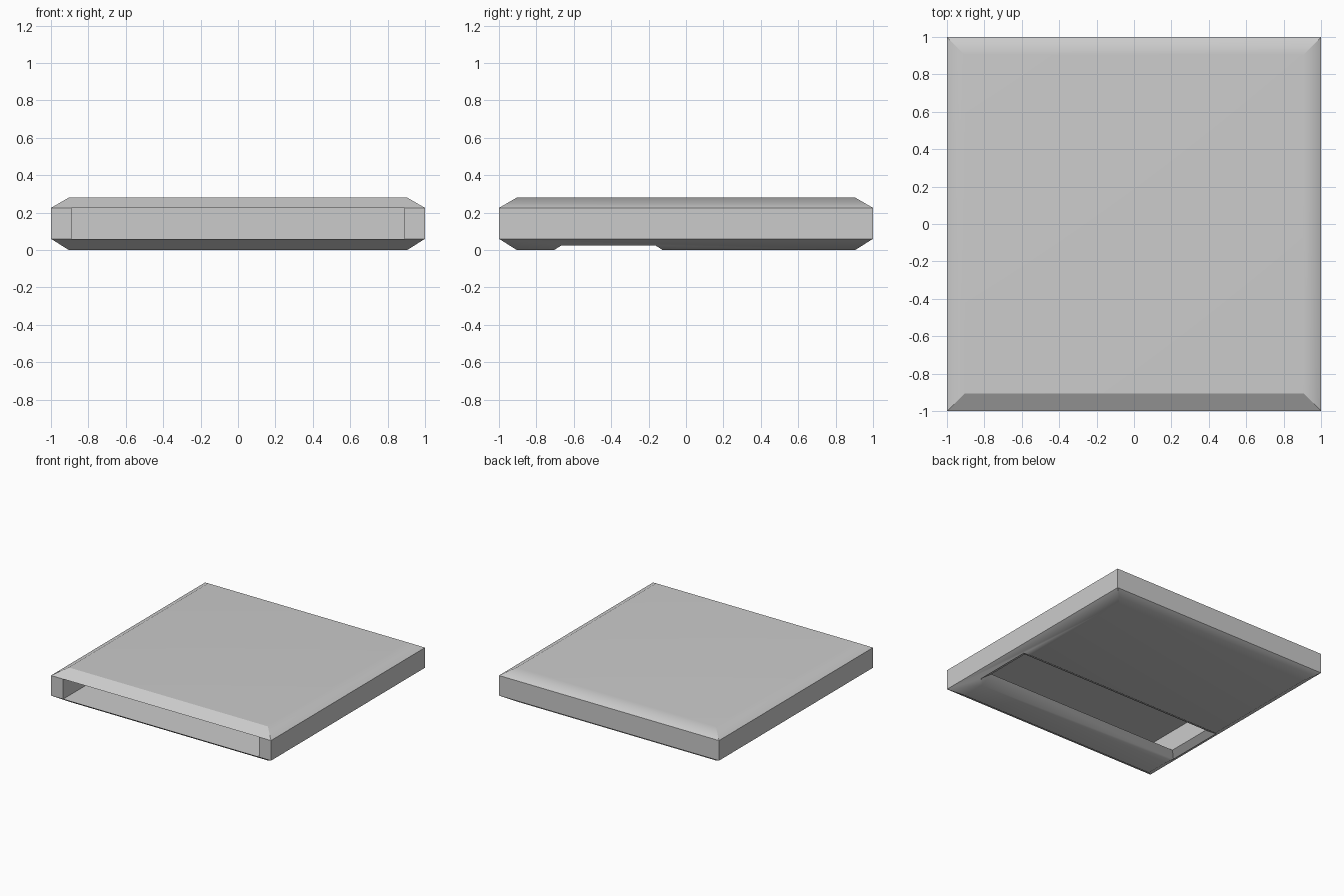
import bpy
import bmesh
from math import radians

cube = bpy.data.objects.get("Cube")
if cube:
    bpy.data.objects.remove(cube)

grey = bpy.data.materials.new("light_grey")
grey.use_nodes = True
COLOUR = (0.6, 0.6, 0.6, 1)
grey.diffuse_color = COLOUR
grey.node_tree.nodes["Principled BSDF"].inputs["Base Color"].default_value = COLOUR

# Shared dimensions
CHAMFER, LIP = 0.095, 0.06
RIM_TOP, HEIGHT = 0.225, 0.28
FLAT = 1 - CHAMFER
INNER = 0.89


def loft(name, rings):
    """Closed solid through rectangles (z, half width, front y, back y)."""
    bm = bmesh.new()
    loops = [[bm.verts.new(p) for p in ((-w, a, z), (w, a, z), (w, b, z), (-w, b, z))]
             for z, w, a, b in rings]
    bm.faces.new(loops[0])
    bm.faces.new(loops[-1])
    for lower, upper in zip(loops, loops[1:]):
        for i in range(4):
            j = (i + 1) % 4
            bm.faces.new((lower[i], lower[j], upper[j], upper[i]))
    bmesh.ops.recalc_face_normals(bm, faces=bm.faces)
    mesh = bpy.data.meshes.new(name)
    bm.to_mesh(mesh)
    bm.free()
    mesh.materials.append(grey)
    obj = bpy.data.objects.new(name, mesh)
    bpy.context.collection.objects.link(obj)
    return obj


# Slab with chamfered top and bottom
shell = loft("hollow_shell", [
    (0, FLAT, -FLAT, FLAT), (LIP, 1, -1, 1),
    (RIM_TOP, 1, -1, 1), (HEIGHT, FLAT, -FLAT, FLAT)])

# Pocket open at the front, and flared slot through the floor
pocket = loft("pocket_cutter", [
    (LIP, INNER, -1.2, INNER), (RIM_TOP, INNER, -1.2, INNER)])
front, back = -0.61, -0.22
slot = loft("slot_cutter", [
    (-LIP, INNER + 2 * CHAMFER, front - 2 * CHAMFER, back + 2 * CHAMFER),
    (LIP, INNER, front, back), (LIP * 2, INNER, front, back)])

bpy.ops.object.select_all(action="DESELECT")
bpy.context.view_layer.objects.active = shell
shell.select_set(True)
for cutter in (pocket, slot):
    mod = shell.modifiers.new("cut", "BOOLEAN")
    mod.operation = "DIFFERENCE"
    mod.solver = "EXACT"
    mod.object = cutter
    bpy.ops.object.modifier_apply(modifier=mod.name)
    bpy.data.objects.remove(cutter)

# Soft chamfers on the sides and back, crisp chamfers at the front
bpy.ops.object.shade_smooth_by_angle(angle=radians(35))
mesh = shell.data
for edge in mesh.edges:
    if all(mesh.vertices[v].co.y < -FLAT + 0.01 for v in edge.vertices):
        edge.use_edge_sharp = True
weighted = shell.modifiers.new("weighted_normals", "WEIGHTED_NORMAL")
weighted.keep_sharp = True
